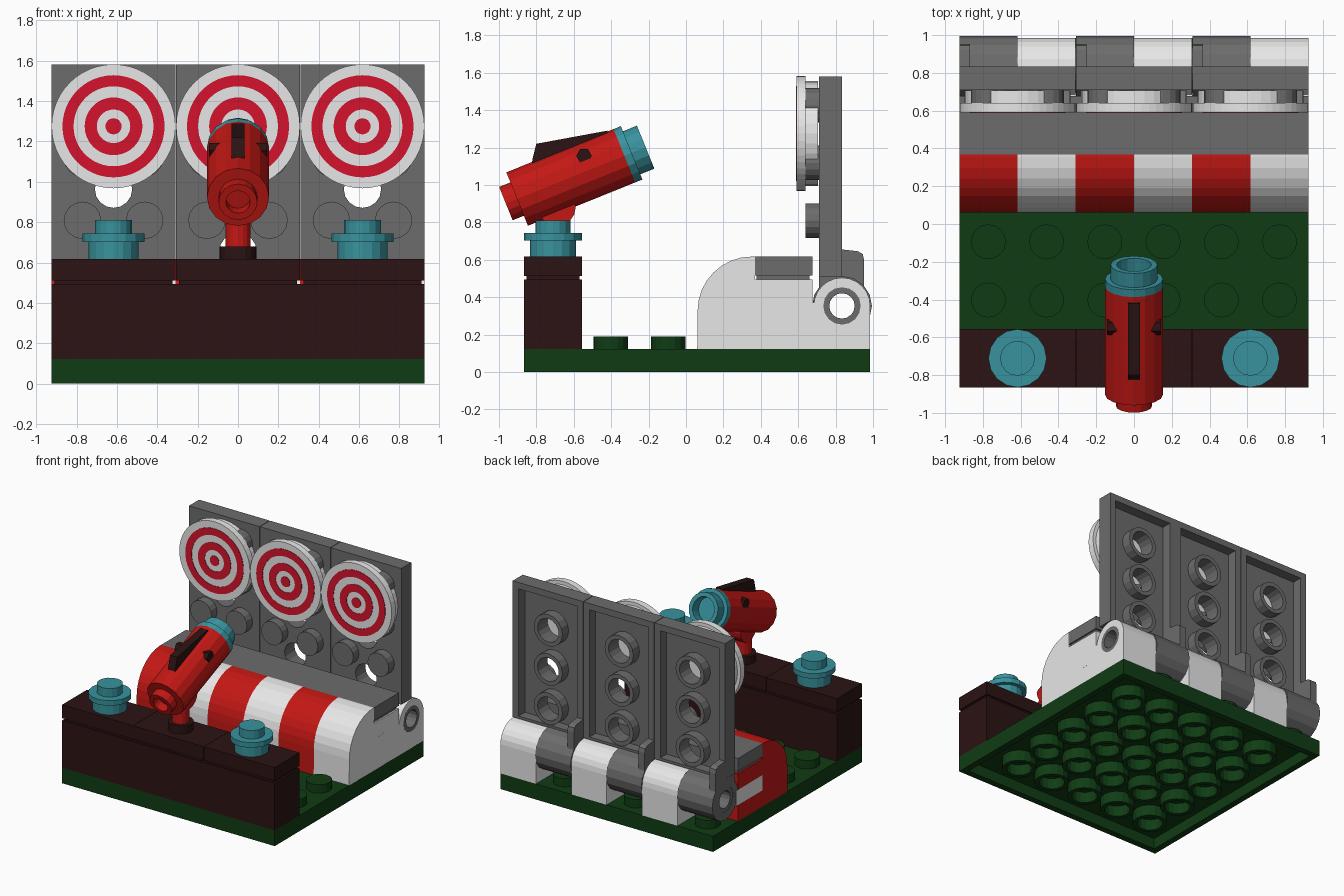
import bpy, bmesh, math
from mathutils import Matrix, Vector

if "Cube" in bpy.data.objects:
    bpy.data.objects.remove(bpy.data.objects["Cube"])

P = 0.3083                      # grid pitch
X0, Y0 = -0.925, -0.865         # corner of the base
COLS = [X0 + P * (i + .5) for i in range(6)]
ROWS = [Y0 + P * (i + .5) for i in range(6)]
TRIPLE = (-2 * P, 0, 2 * P)


def material(name, *rgb):
    m = bpy.data.materials.new(name)
    m.diffuse_color = (*rgb, 1)
    m.use_nodes = True
    m.node_tree.nodes["Principled BSDF"].inputs["Base Color"].default_value = m.diffuse_color
    return m


GREEN = material("dark green", .005, .046, .007)
BROWN = material("dark brown", .025, .0065, .0065)
RED = material("red", .55, .009, .007)
CRIMSON = material("target red", .66, .007, .026)
WHITE = material("white", .85, .85, .85)
GRAY = material("dark gray", .15, .15, .15)
TEAL = material("teal", .04, .29, .34)


def circ(r, n=16, u=0, v=0):
    return [(u + r * math.cos(2 * math.pi * i / n), v + r * math.sin(2 * math.pi * i / n)) for i in range(n)]


def arc(r, a0, a1, n, u, v):
    return [(u + r * math.cos(math.radians(a0 + (a1 - a0) * i / n)),
             v + r * math.sin(math.radians(a0 + (a1 - a0) * i / n))) for i in range(n + 1)]


def rect(u0, u1, v0, v1):
    return [(u0, v0), (u1, v0), (u1, v1), (u0, v1)]


PLACE = {'x': lambda u, v, w: (w, u, v), 'y': lambda u, v, w: (u, w, v), 'z': lambda u, v, w: (u, v, w)}


def prism(name, loops, lo, hi, axis, mat, at=((0, 0, 0),)):
    """Extrude an outline (later loops are holes) along an axis, copied to each place."""
    bm = bmesh.new()
    edges = []
    for loop in loops:
        vs = [bm.verts.new((u, v, lo)) for u, v in loop]
        if len(loops) == 1:
            bm.faces.new(vs)
        else:
            edges += [bm.edges.new((vs[i - 1], vs[i])) for i in range(len(vs))]
    if edges:
        bmesh.ops.triangle_fill(bm, edges=edges, use_beauty=True, normal=(0, 0, 1))
    res = bmesh.ops.extrude_face_region(bm, geom=bm.faces[:], use_keep_orig=True)
    for g in res['geom']:
        if isinstance(g, bmesh.types.BMVert):
            g.co.z = hi
    for v in bm.verts:
        v.co = Vector(PLACE[axis](*v.co))
    bmesh.ops.recalc_face_normals(bm, faces=bm.faces[:])
    me = bpy.data.meshes.new(name)
    bm.to_mesh(me)
    bm.free()
    me.materials.append(mat)
    for p in at:
        ob = bpy.data.objects.new(name, me)
        ob.matrix_world = p if isinstance(p, Matrix) else Matrix.Translation(p)
        bpy.context.collection.objects.link(ob)


# Base plate: top skin, rim, underside tubes, exposed studs
outer = rect(X0, -X0, Y0, Y0 + 6 * P)
inner = rect(X0 + .05, -X0 - .05, Y0 + .05, Y0 + 6 * P - .05)
prism("base_top", [outer], .085, .123, 'z', GREEN)
prism("base_rim", [outer, inner], 0, .085, 'z', GREEN)
prism("base_tube", [circ(.125), circ(.0925)], 0, .085, 'z', GREEN,
      [(X0 + P * i, Y0 + P * j, 0) for i in range(1, 6) for j in range(1, 6)])
prism("base_stud", [circ(.0925)], .12, .19, 'z', GREEN,
      [(x, ROWS[j], 0) for x in COLS for j in (1, 2, 5)])

# Front wall with three grooved caps
prism("front_wall", [rect(X0, -X0, Y0, Y0 + P)], .123, .493, 'z', BROWN)
fy = ROWS[0]
prism("cap_foot", [rect(-P + .015, P - .015, -P / 2 + .012, P / 2 - .012)], .493, .512, 'z', BROWN, [(x, fy, 0) for x in TRIPLE])
prism("wall_cap", [rect(-P + .001, P - .001, -P / 2, P / 2)], .512, .617, 'z', BROWN, [(x, fy, 0) for x in TRIPLE])
prism("cap_stud", [circ(.0925)], .617, .68, 'z', BROWN, [(0, fy, 0)])

# Teal round lamps on the wall
lamps = [(x, fy, 0) for x in (-2 * P, 2 * P)]
prism("lamp_foot", [circ(.124)], .617, .703, 'z', TEAL, lamps)
prism("lamp_flange", [circ(.154)], .703, .743, 'z', TEAL, lamps)
prism("lamp_stud", [circ(.0925)], .743, .81, 'z', TEAL, lamps)

# Cannon: swivel, barrel, muzzle, trigger
prism("cannon_post", [circ(.062)], .68, .85, 'z', RED, [(0, fy, 0)])
prism("cannon_swivel", [circ(.1, 16, -.69, .88)], -.062, .062, 'x', RED)
gun = [Matrix.Translation((0, -.963, .90)) @ Matrix.Rotation(math.radians(-68), 4, 'X')]
prism("barrel_tail", [circ(.096), circ(.06)], 0, .07, 'z', RED, gun)
prism("barrel", [circ(.154)], .065, .683, 'z', RED, gun)
prism("muzzle_flange", [circ(.154)], .683, .725, 'z', TEAL, gun)
prism("muzzle", [circ(.124), circ(.092)], .725, .806, 'z', TEAL, gun)
prism("trigger", [[(-.83, 1.08), (-.82, 1.14), (-.80, 1.22), (-.42, 1.29), (-.395, 1.22), (-.5, 1.12), (-.8, 1.0)]],
      -.031, .031, 'x', BROWN)
prism("trigger_pivot", [circ(.042, 6, -.545, 1.155)], -.143, .143, 'x', BROWN)

# Striped curved barrier and the layers behind it
Y4, Y5 = Y0 + 4 * P, Y0 + 5 * P
slope = [(.06, .123)] + arc(.29, 180, 90, 8, .352, .327) + [(Y4, .617), (Y4, .123)]
for mat, start in ((RED, 0), (WHITE, 1)):
    spots = [(x, 0, 0) for x in COLS[start::2]]
    prism("barrier_curve", [slope], -P / 2, P / 2, 'x', mat, spots)
    prism("barrier_back_low", [rect(Y4, Y5, .123, .25)], -P / 2, P / 2, 'x', mat, spots)
    prism("barrier_back_high", [rect(Y4, Y5, .37, .493)], -P / 2, P / 2, 'x', mat, spots)
prism("hinge_tongue", [rect(Y4, Y5 + .02, .25, .37)], X0, -X0, 'x', WHITE)
prism("ledge_foot", [rect(Y4 + .01, Y5 - .015, .493, .515)], X0 + .012, -X0 - .012, 'x', GRAY)
prism("ledge", [rect(Y4, Y5, .515, .617)], X0, -X0, 'x', GRAY)

# Hinge line: white bearings alternate with gray knuckles around a hollow pin
HY, HZ = .834, .353
bearing = [(Y5, .123), (Y5 + P, .123)] + arc(.151, 0, 180, 12, HY, HZ) + [(Y5, HZ)]
prism("hinge_bearing", [bearing, circ(.1, 16, HY, HZ)], -P / 2, P / 2, 'x', WHITE, [(x, 0, 0) for x in COLS[1::2]])
prism("hinge_knuckle", [circ(.16, 16, HY, HZ), circ(.1, 16, HY, HZ)], -P / 2 + .001, P / 2 - .001, 'x', GRAY,
      [(x, 0, 0) for x in COLS[0::2]])
prism("hinge_pin", [circ(.1, 16, HY, HZ), circ(.068, 16, HY, HZ)], X0 + .004, -X0, 'x', GRAY)
prism("knuckle_web", [rect(.71, HY, .43, .515)], -P / 2 + .001, P / 2 - .001, 'x', GRAY, [(x, 0, 0) for x in COLS[0::2]])
fin = [(HY, .46), (HY, .655), (.92, .645), (.945, .63), (.952, .6), (.952, .43), (.9, .42)]
prism("hinge_fin", [fin], 0, .055, 'x', GRAY, [(x - P + .001, 0, 0) for x in TRIPLE])

# Back panels: skin with through holes, rim, tubes, front studs
spots = [(x, 0, 0) for x in TRIPLE]
HOLES = [.655 + P * i for i in range(3)]
W = P - .002
edge = rect(-W, W, .51, 1.58)
prism("panel_skin", [edge] + [circ(.0925, 16, 0, z) for z in HOLES], .71, .755, 'y', GRAY, spots)
prism("panel_rim", [edge, rect(-W + .05, W - .05, .53, 1.53)], .755, HY, 'y', GRAY, spots)
for z in HOLES:
    prism("panel_tube", [circ(.125, 16, 0, z), circ(.0925, 16, 0, z)], .755, HY - .002, 'y', GRAY, spots)
prism("panel_stud", [circ(.0925)], .64, .71, 'y', GRAY,
      [(x + s * P / 2, 0, z + P / 2) for x in TRIPLE for s in (-1, 1) for z in HOLES])

# Round targets with painted rings
spots = [(x, 0, 1.275) for x in TRIPLE]
prism("target_back", [circ(.28, 32)], .64, .706, 'y', WHITE, spots)
prism("target_disc", [circ(.307, 48)], .59, .64, 'y', WHITE, spots)
prism("target_dot", [circ(.04, 24)], .587, .591, 'y', CRIMSON, spots)
for r1, r0 in ((.143, .083), (.253, .198)):
    prism("target_ring", [circ(r1, 48), circ(r0, 48)], .587, .591, 'y', CRIMSON, spots)
